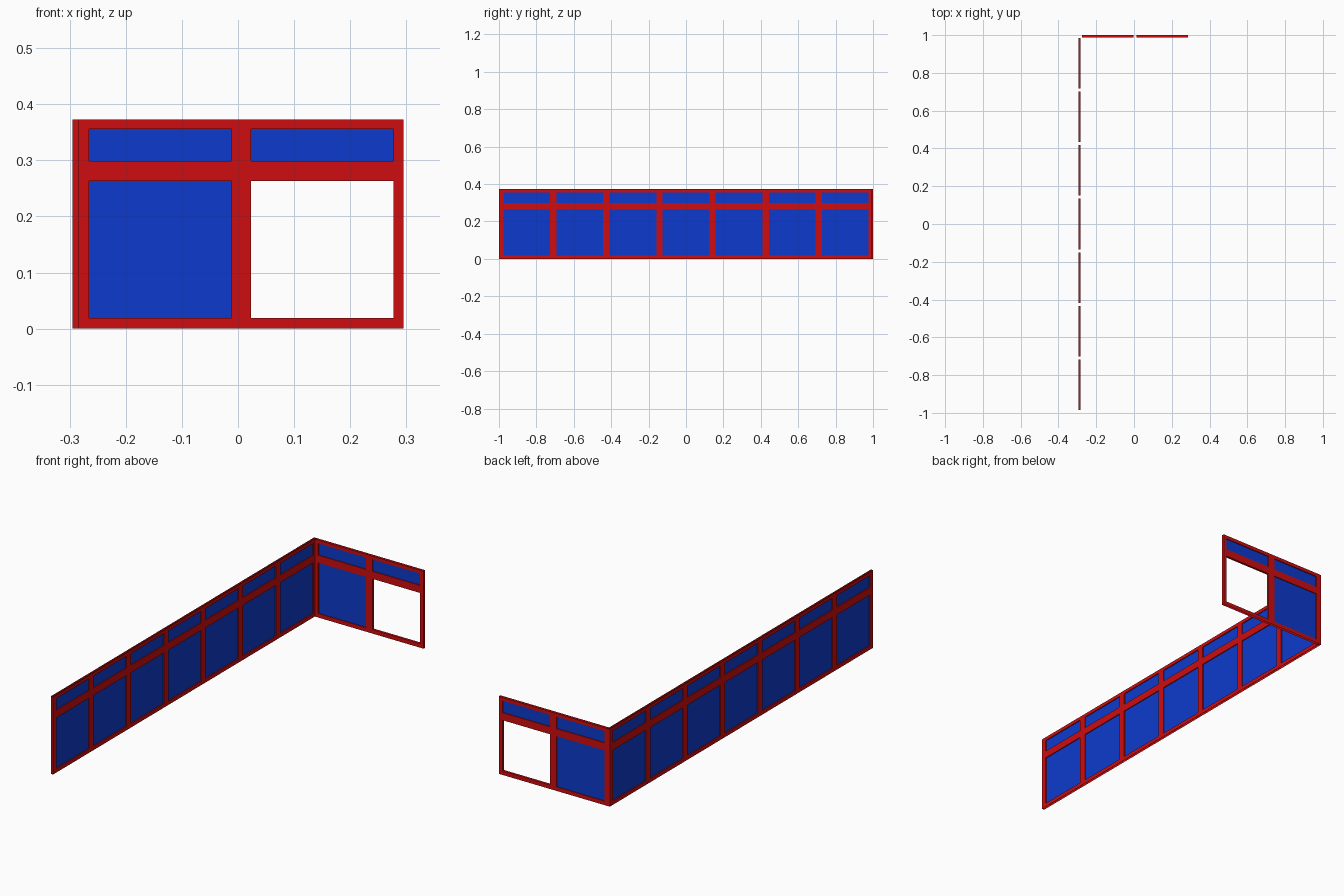
import bpy
import bmesh

if "Cube" in bpy.data.objects:
    bpy.data.objects.remove(bpy.data.objects["Cube"], do_unlink=True)

HEIGHT = 0.373
DEPTH = 0.012      # wall thickness
BAR = 0.009        # width of each inner frame bar
GLASS = 0.003      # pane thickness
ROWS = [(0.010, 0.272), (0.290, 0.365)]   # lower window and transom heights


def material(name, color):
    mat = bpy.data.materials.new(name)
    mat.use_nodes = True
    mat.diffuse_color = color
    mat.node_tree.nodes["Principled BSDF"].inputs["Base Color"].default_value = color
    return mat


RED = material("red paint", (0.61, 0.004, 0.005, 1))
BLUE = material("blue panel", (0.004, 0.042, 0.61, 1))


def finish(name, bm, mat):
    bmesh.ops.remove_doubles(bm, verts=bm.verts, dist=0.0001)
    bmesh.ops.recalc_face_normals(bm, faces=bm.faces)
    mesh = bpy.data.meshes.new(name)
    bm.to_mesh(mesh)
    bm.free()
    mesh.materials.append(mat)
    bpy.context.collection.objects.link(bpy.data.objects.new(name, mesh))


def quad(bm, points):
    bm.faces.new([bm.verts.new(p) for p in points])


def rect(bm, place, u, z, d):
    """Upright rectangle at depth d."""
    quad(bm, [place(a, d, b) for a, b in
              ((u[0], z[0]), (u[1], z[0]), (u[1], z[1]), (u[0], z[1]))])


def sides(bm, place, u, z, d0, d1):
    """Four faces joining two matching rectangles."""
    loop = [(u[0], z[0]), (u[1], z[0]), (u[1], z[1]), (u[0], z[1])]
    for i in range(4):
        (a, b), (c, e) = loop[i], loop[(i + 1) % 4]
        quad(bm, [place(a, d0, b), place(c, d0, e), place(c, d1, e), place(a, d1, b)])


def pairs(values):
    return list(zip(values, values[1:]))


def build_wall(name, place, start, end, bays, open_cells=()):
    # Sheet skins with window holes, open along top and bottom
    bm = bmesh.new()
    us = [start] + [v for bay in bays for v in bay] + [end]
    zs = [0] + [v for row in ROWS for v in row] + [HEIGHT]
    for i, u in enumerate(pairs(us)):
        for j, z in enumerate(pairs(zs)):
            if not (i % 2 and j % 2):
                for d in (0, DEPTH):
                    rect(bm, place, u, z, d)
    for u in (start, end):
        for z0, z1 in pairs(zs):
            quad(bm, [place(u, 0, z0), place(u, DEPTH, z0),
                      place(u, DEPTH, z1), place(u, 0, z1)])
    finish(name + "_skin", bm, RED)

    # Window frames and panes
    frames, panes = bmesh.new(), bmesh.new()
    for i, u in enumerate(bays):
        for j, z in enumerate(ROWS):
            ui = (u[0] + BAR, u[1] - BAR)
            zi = (z[0] + BAR, z[1] - BAR)
            for d in (0, DEPTH):
                rect(frames, place, (u[0], ui[0]), z, d)
                rect(frames, place, (ui[1], u[1]), z, d)
                rect(frames, place, ui, (z[0], zi[0]), d)
                rect(frames, place, ui, (zi[1], z[1]), d)
            sides(frames, place, u, z, 0, DEPTH)
            sides(frames, place, ui, zi, 0, DEPTH)
            if (i, j) not in open_cells:
                d0, d1 = (DEPTH - GLASS) / 2, (DEPTH + GLASS) / 2
                rect(panes, place, ui, zi, d0)
                rect(panes, place, ui, zi, d1)
                sides(panes, place, ui, zi, d0, d1)
    finish(name + "_frames", frames, RED)
    finish(name + "_panes", panes, BLUE)


def make_bays(first, last, count, gap):
    width = (last - first - gap * (count - 1)) / count
    return [(first + i * (width + gap), first + i * (width + gap) + width)
            for i in range(count)]


# Long side wall of seven bays
build_wall("long_wall", lambda u, d, z: (-0.295 + d, u, z),
           -1, 1, make_bays(-0.985, 0.985, 7, 0.016))

# Short end wall with an open doorway
build_wall("short_wall", lambda u, d, z: (u, 1 - d, z),
           -0.283, 0.295, make_bays(-0.2745, 0.286, 2, 0.017), {(1, 0)})
